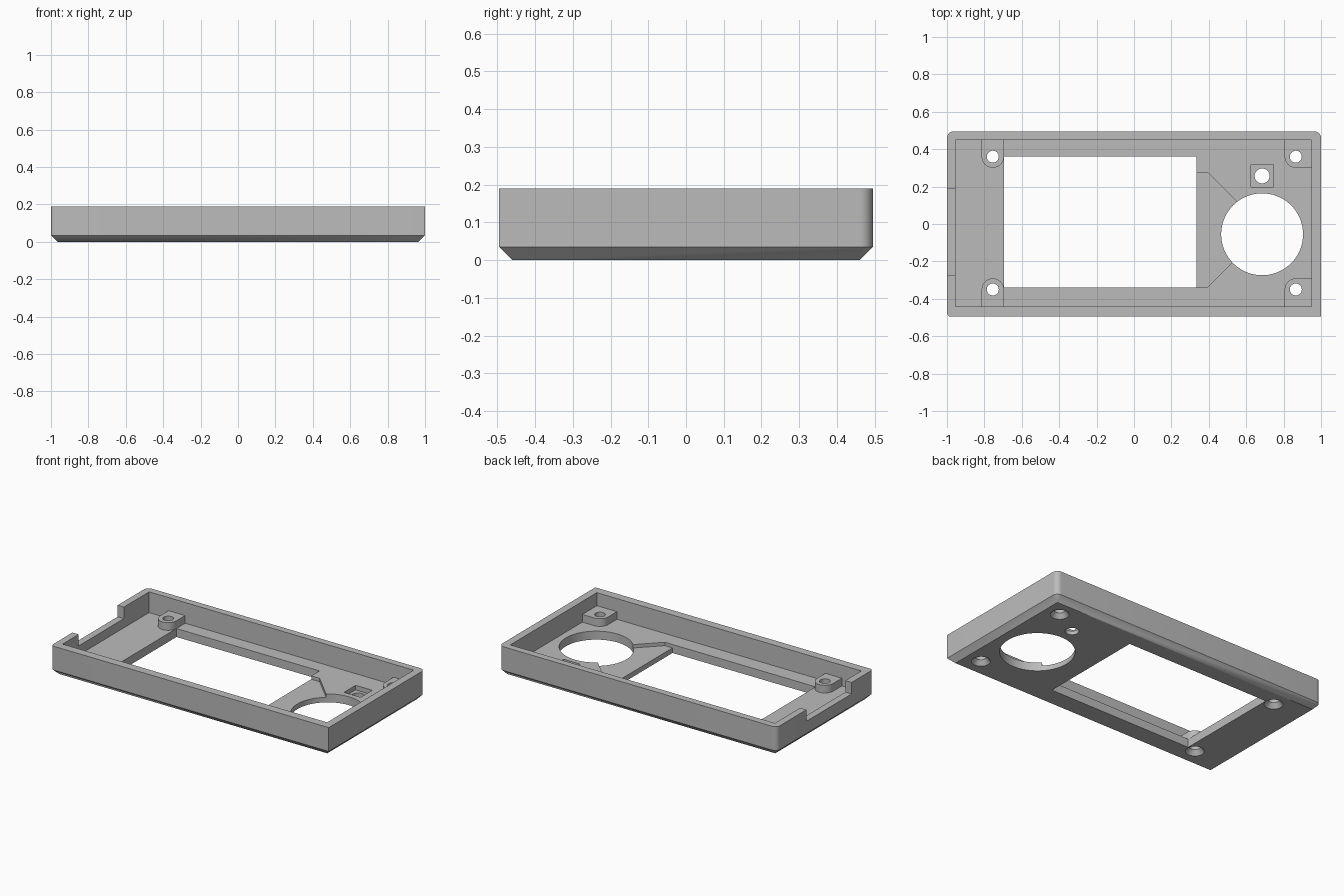
import bpy, bmesh
from math import cos, sin, radians

if "Cube" in bpy.data.objects:
    bpy.data.objects.remove(bpy.data.objects["Cube"], do_unlink=True)

grey = bpy.data.materials.new("plain grey plastic")
grey.use_nodes = True
grey.diffuse_color = (0.5, 0.5, 0.5, 1)
grey.node_tree.nodes["Principled BSDF"].inputs["Base Color"].default_value = (0.5, 0.5, 0.5, 1)

HEIGHT, CHAMFER, FLOOR, BOSS_TOP = 0.19, 0.035, 0.055, 0.105
HALF_X, HALF_Y = 1.0, 0.495
MID_Y = 0.005  # centre line of the cavity


def arc(cx, cy, r, a0, a1, n, flip=1):
    """Points along an arc in degrees, optionally mirrored in y."""
    angles = [radians(a0 + (a1 - a0) * i / n) for i in range(n + 1)]
    return [(cx + r * cos(a), cy + flip * r * sin(a)) for a in angles]


def rect(x0, x1, y0, y1):
    return [(x0, y0), (x1, y0), (x1, y1), (x0, y1)]


def loft(name, rings):
    """Closed solid through rings of (outline, z) with equal point counts."""
    bm = bmesh.new()
    loops = [[bm.verts.new((x, y, z)) for x, y in pts] for pts, z in rings]
    for low, high in zip(loops, loops[1:]):
        for i in range(len(low)):
            j = (i + 1) % len(low)
            bm.faces.new((low[i], low[j], high[j], high[i]))
    bm.faces.new(loops[0][::-1])
    bm.faces.new(loops[-1])
    bmesh.ops.remove_doubles(bm, verts=bm.verts, dist=1e-5)
    bmesh.ops.recalc_face_normals(bm, faces=bm.faces)
    mesh = bpy.data.meshes.new(name)
    bm.to_mesh(mesh)
    bm.free()
    mesh.materials.append(grey)
    ob = bpy.data.objects.new(name, mesh)
    bpy.context.scene.collection.objects.link(ob)
    return ob


def prism(name, pts, z0, z1):
    return loft(name, [(pts, z0), (pts, z1)])


def round_hole(name, x, y, r, n=48):
    return prism(name, arc(x, y, r, 0, 360, n)[:-1], -0.1, 0.3)


def combine(target, tool, operation):
    """Apply a boolean and discard the tool."""
    mod = target.modifiers.new("boolean", "BOOLEAN")
    mod.operation, mod.solver, mod.object = operation, "EXACT", tool
    deps = bpy.context.evaluated_depsgraph_get()
    mesh = bpy.data.meshes.new_from_object(target.evaluated_get(deps))
    target.modifiers.clear()
    target.data = mesh
    bpy.data.objects.remove(tool, do_unlink=True)


# Outer shell: one square corner, three rounded, chamfered underside
R, S = 0.035, 0.02
outline = ([(HALF_X, -HALF_Y)]
           + arc(HALF_X - R, HALF_Y - R, R, 0, 90, 8)
           + arc(R - HALF_X, HALF_Y - R, R, 90, 180, 8)
           + arc(S - HALF_X, S - HALF_Y, S, 180, 270, 6))
bx, by = HALF_X - CHAMFER, HALF_Y - CHAMFER
base = [(max(-bx, min(bx, x)), max(-by, min(by, y))) for x, y in outline]
case = loft("case_shell", [(base, 0), (outline, CHAMFER), (outline, HEIGHT)])

# Hollow interior and cable notch in the end wall
combine(case, prism("cavity", rect(-0.955, 0.95, -0.44, 0.45), FLOOR, 0.3), "DIFFERENCE")
combine(case, prism("notch", rect(-1.1, -0.9, -0.275, 0.19), 0.115, 0.3), "DIFFERENCE")

# Screw bosses growing out of the walls
LEFT, RIGHT, BR = -0.755, 0.865, 0.0595
for side in (1, -1):
    cy, wall = MID_Y + side * 0.355, MID_Y + side * 0.465
    end_boss = arc(LEFT, cy, BR, 180, 360, 20, side) + [(LEFT + BR, wall), (LEFT - BR, wall)]
    corner_boss = arc(RIGHT, cy, BR, 180, 270, 10, side) + [
        (0.97, cy - side * BR), (0.97, wall), (RIGHT - BR, wall)]
    for pts in (end_boss, corner_boss):
        combine(case, prism("boss", pts, 0.04, BOSS_TOP), "UNION")

# Screen window, shallow recess beside it and large round opening
combine(case, prism("window", rect(-0.695, 0.335, -0.34, 0.36), -0.1, 0.3), "DIFFERENCE")
recess = [(0.3, -0.34), (0.39, -0.34), (0.62, -0.11), (0.62, 0.05), (0.395, 0.275), (0.3, 0.275)]
combine(case, prism("recess", recess, 0.033, 0.08), "DIFFERENCE")
combine(case, round_hole("round_opening", 0.685, -0.055, 0.219, 72), "DIFFERENCE")

# Square pocket with a small hole
combine(case, prism("pocket", rect(0.625, 0.745, 0.197, 0.317), 0.025, 0.08), "DIFFERENCE")
combine(case, round_hole("pocket_hole", 0.685, 0.257, 0.04), "DIFFERENCE")

# Screw holes, countersunk from below
for x in (LEFT, RIGHT):
    for side in (1, -1):
        y = MID_Y + side * 0.355
        combine(case, round_hole("screw_hole", x, y, 0.032), "DIFFERENCE")
        wide, narrow = (arc(x, y, r, 0, 360, 48)[:-1] for r in (0.063, 0.03))
        combine(case, loft("countersink", [(wide, -0.01), (narrow, 0.032)]), "DIFFERENCE")

# Smooth the curved walls, keep the edges crisp
bpy.ops.object.select_all(action="DESELECT")
case.select_set(True)
bpy.context.view_layer.objects.active = case
bpy.ops.object.shade_smooth_by_angle(angle=radians(30))
